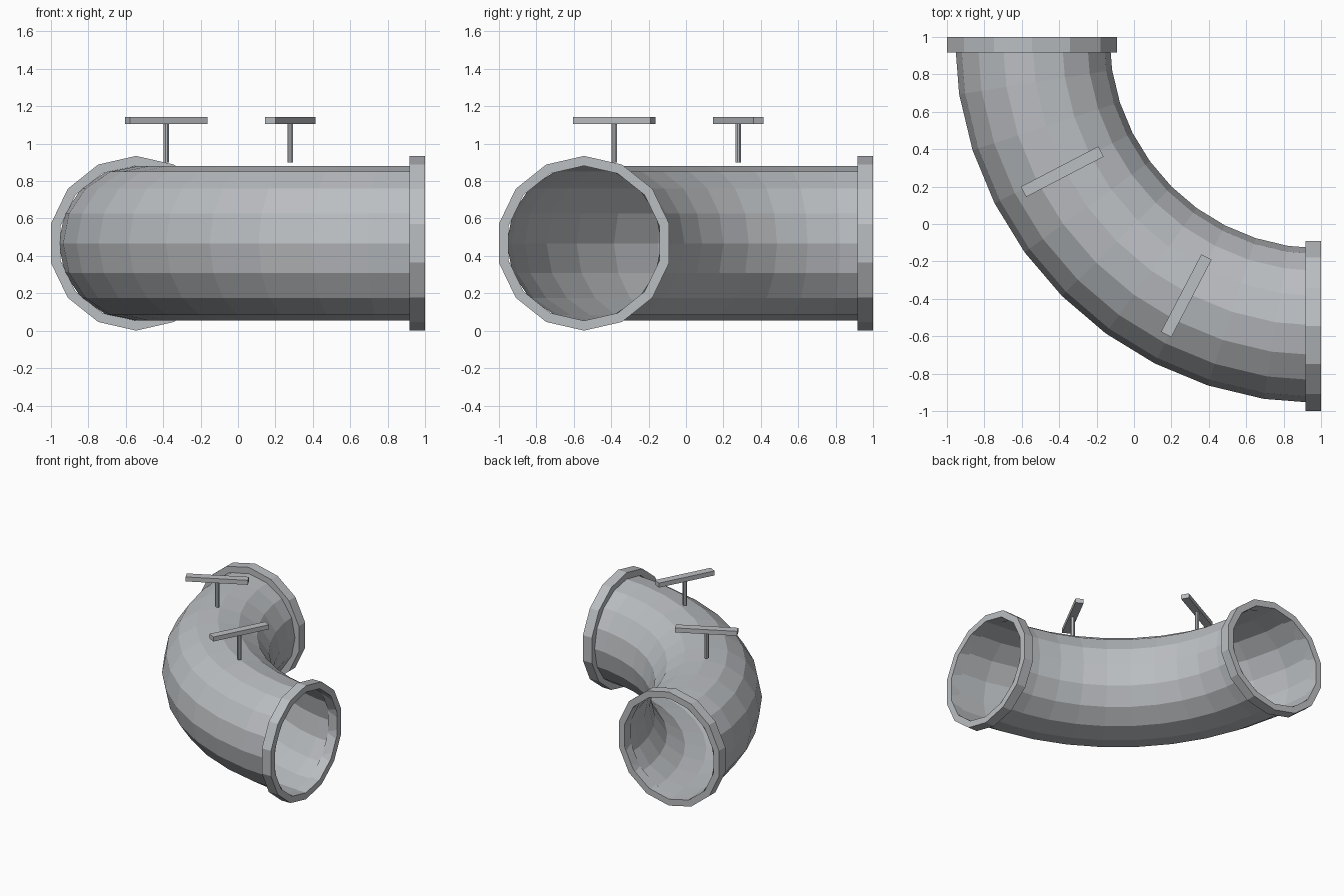
import bpy, bmesh
from math import sin, cos, pi, radians
from mathutils import Matrix, Vector

default = bpy.data.objects.get("Cube")
if default:
    bpy.data.objects.remove(default, do_unlink=True)

BEND = 1.545      # bend radius, centred on (1, 1)
MID_Z = 0.4675    # height of the pipe axis
PIPE_R = 0.414
FLANGE_R = 0.467

grey = bpy.data.materials.new("steel grey")
grey.use_nodes = True
colour = (0.5, 0.52, 0.54, 1)
grey.diffuse_color = colour
grey.node_tree.nodes["Principled BSDF"].inputs["Base Color"].default_value = colour


def finish(name, bm):
    bmesh.ops.recalc_face_normals(bm, faces=bm.faces)
    mesh = bpy.data.meshes.new(name)
    bm.to_mesh(mesh)
    bm.free()
    mesh.materials.append(grey)
    obj = bpy.data.objects.new(name, mesh)
    bpy.context.collection.objects.link(obj)
    return obj


def on_bend(angle, r, z):
    return Vector((1 - r * cos(angle), 1 - r * sin(angle), z))


def ring(bm, sides, radius, place):
    """Loop of vertices with one at the top; place maps (sideways, up) to 3D."""
    return [bm.verts.new(place(radius * sin(2 * pi * i / sides),
                               radius * cos(2 * pi * i / sides)))
            for i in range(sides)]


def bridge(bm, a, b):
    n = len(a)
    for i in range(n):
        j = (i + 1) % n
        bm.faces.new((a[i], a[j], b[j], b[i]))


# Quarter-bend pipe, open at both ends
bm = bmesh.new()
loops = [ring(bm, 16, PIPE_R,
              lambda s, u, t=radians(9 * k): on_bend(t, BEND + s, MID_Z + u))
         for k in range(11)]
for a, b in zip(loops, loops[1:]):
    bridge(bm, a, b)
pipe = finish("elbow_pipe", bm)
# Keep the open shell facing outwards
if sum((f.normal.z for f in pipe.data.polygons if f.center.z > MID_Z)) < 0:
    pipe.data.flip_normals()


# Flange collars
def flange(name, along_x):
    bm = bmesh.new()

    def place_at(d):
        if along_x:
            return lambda s, u: Vector((d, 1 - BEND + s, MID_Z + u))
        return lambda s, u: Vector((1 - BEND + s, d, MID_Z + u))

    section = [(FLANGE_R, 0.918), (FLANGE_R, 1), (PIPE_R, 1), (PIPE_R, 0.918)]
    rings = [ring(bm, 14, r, place_at(d)) for r, d in section]
    for i in range(4):
        bridge(bm, rings[i], rings[(i + 1) % 4])
    finish(name, bm)


flange("left_flange", True)
flange("back_flange", False)

# Valve handles: a thin stem under a bar that points at the bend centre
for name, degrees in (("back", 27.5), ("front", 62.5)):
    t = radians(degrees)
    spin = Matrix.Rotation(t, 4, "Z")
    bm = bmesh.new()
    bmesh.ops.create_cone(bm, cap_ends=True, segments=8, radius1=0.016,
                          radius2=0.016, depth=0.21,
                          matrix=Matrix.Translation(on_bend(t, 1.56, 1.003)) @ spin)
    finish(name + "_valve_stem", bm)
    bm = bmesh.new()
    bmesh.ops.create_cube(bm, size=1,
                          matrix=Matrix.Translation(on_bend(t, 1.56, 1.124)) @ spin
                          @ Matrix.Diagonal((0.467, 0.062, 0.037, 1)))
    finish(name + "_valve_handle", bm)
